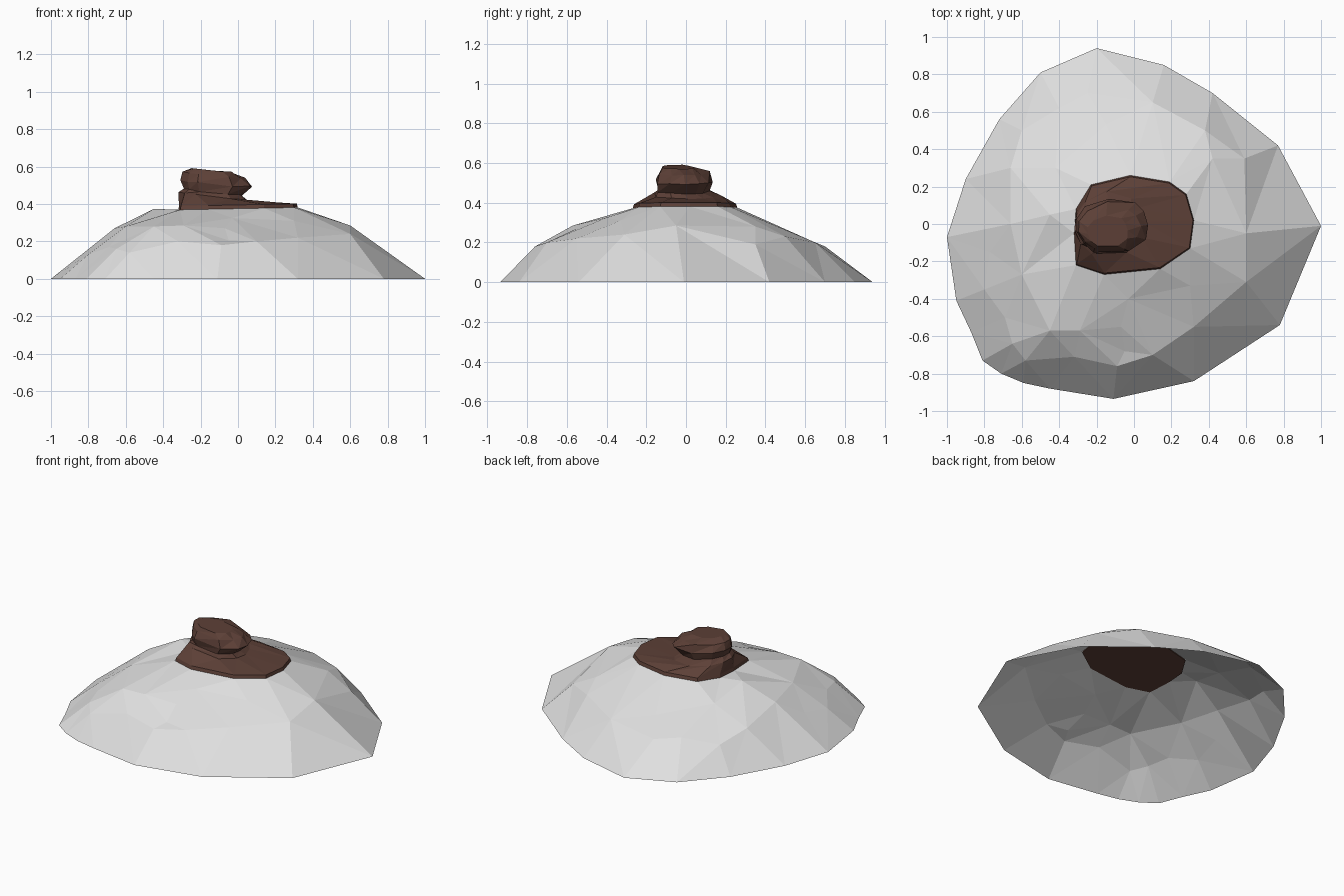
import bpy, bmesh, math, random
from mathutils import Vector
from mathutils.geometry import delaunay_2d_cdt

if "Cube" in bpy.data.objects:
    bpy.data.objects.remove(bpy.data.objects["Cube"])

random.seed(4)


def material(name, color):
    m = bpy.data.materials.new(name)
    m.diffuse_color = (*color, 1)
    m.use_nodes = True
    m.node_tree.nodes["Principled BSDF"].inputs["Base Color"].default_value = m.diffuse_color
    return m


def add_object(name, verts, faces, mat, recalc=False):
    me = bpy.data.meshes.new(name)
    me.from_pydata(verts, [], faces)
    me.materials.append(mat)
    if recalc:
        bm = bmesh.new()
        bm.from_mesh(me)
        bmesh.ops.recalc_face_normals(bm, faces=bm.faces)
        bm.to_mesh(me)
        bm.free()
    ob = bpy.data.objects.new(name, me)
    bpy.context.collection.objects.link(ob)
    return ob


snow = material("pale grey", (0.745, 0.745, 0.745))
brown = material("dark brown", (0.109, 0.051, 0.038))

# Ground outline of the mound
outline = [(1, -.01), (.77, .42), (.42, .70), (.16, .85), (-.20, .94), (-.50, .81),
           (-.72, .56), (-.90, .24), (-1, -.07), (-.95, -.41), (-.87, -.58),
           (-.81, -.73), (-.71, -.80), (-.59, -.85), (-.45, -.88), (-.11, -.935),
           (.32, -.84), (.78, -.54)]

# Outline where the rock meets the mound
rim = [(.32, .02), (.28, .16), (.19, .225), (-.02, .26), (-.23, .21), (-.31, .08),
       (-.32, -.05), (-.31, -.22), (-.16, -.27), (.14, -.24), (.30, -.13)]


def rim_z(x):
    return .375 + .02 * x


# Break points of the slope, with the ledge at the front
slope = [(.60, -.05, .285), (.59, .35, .19), (.42, .35, .28), (.38, .50, .23),
         (.10, .65, .20), (-.15, .53, .25), (-.25, .70, .18), (-.40, .62, .20),
         (-.60, .50, .16), (-.66, .30, .21), (-.42, .30, .31), (-.45, .05, .374),
         (-.66, 0, .27), (-.77, -.15, .17), (-.80, -.35, .13), (-.60, -.27, .28),
         (-.69, -.50, .17), (-.65, -.64, .16), (-.58, -.73, .14), (-.45, -.57, .28),
         (-.29, -.57, .285), (-.32, -.71, .20), (-.09, -.76, .18), (-.07, -.55, .27),
         (-.05, -.68, .205), (.10, -.70, .20), (.32, -.55, .22), (.60, -.31, .24),
         (-.03, -.40, .325), (.30, -.33, .31)]

# Mound: an open shell, triangulated, with the rock's footprint left out
points = [(x, y, 0) for x, y in outline] + [(x, y, rim_z(x)) for x, y in rim] + slope
n, r = len(outline), len(rim)
rim_edges = [(n + i, n + (i + 1) % r) for i in range(r)]
flat, _, tris, source, _, _ = delaunay_2d_cdt(
    [Vector(p[:2]) for p in points], rim_edges, [list(range(n))], 1, 1e-5)
verts = [points[s[0]] for s in source]
is_rim = [n <= s[0] < n + r for s in source]
tris = [t for t in tris if not all(is_rim[i] for i in t)]
add_object("mound", verts, tris, snow)

# Rock: base slab, pinched neck, then a tilted lump on the left
rings = [[(x, y, rim_z(x) - .006) for x, y in rim],
         [(x * .985, y * .97, rim_z(x) + .02) for x, y in rim]]
for cx, cy, rx, ry, z, jitter in [(-.13, 0, .185, .18, .440, .008),
                                  (-.13, -.02, .155, .145, .462, .010),
                                  (-.12, -.015, .19, .16, .508, .012),
                                  (-.13, -.02, .16, .13, .552, .012),
                                  (-.14, -.04, .11, .09, .580, .005)]:
    ring = []
    for px, py in rim:
        a = math.atan2(py, px)
        k = random.uniform(-jitter, jitter)
        x = cx + (rx + k) * math.cos(a)
        ring.append((x, cy + (ry + k) * math.sin(a), z - .1 * (x - cx) + k * .6))
    rings.append(ring)

faces = [list(range(r))[::-1]]
for j in range(len(rings) - 1):
    for i in range(r):
        a, b = j * r + i, j * r + (i + 1) % r
        faces += [[a, b, b + r], [a, b + r, a + r]]
top = (len(rings) - 1) * r
faces.append(list(range(top, top + r)))
add_object("rock", [p for ring in rings for p in ring], faces, brown, True)
